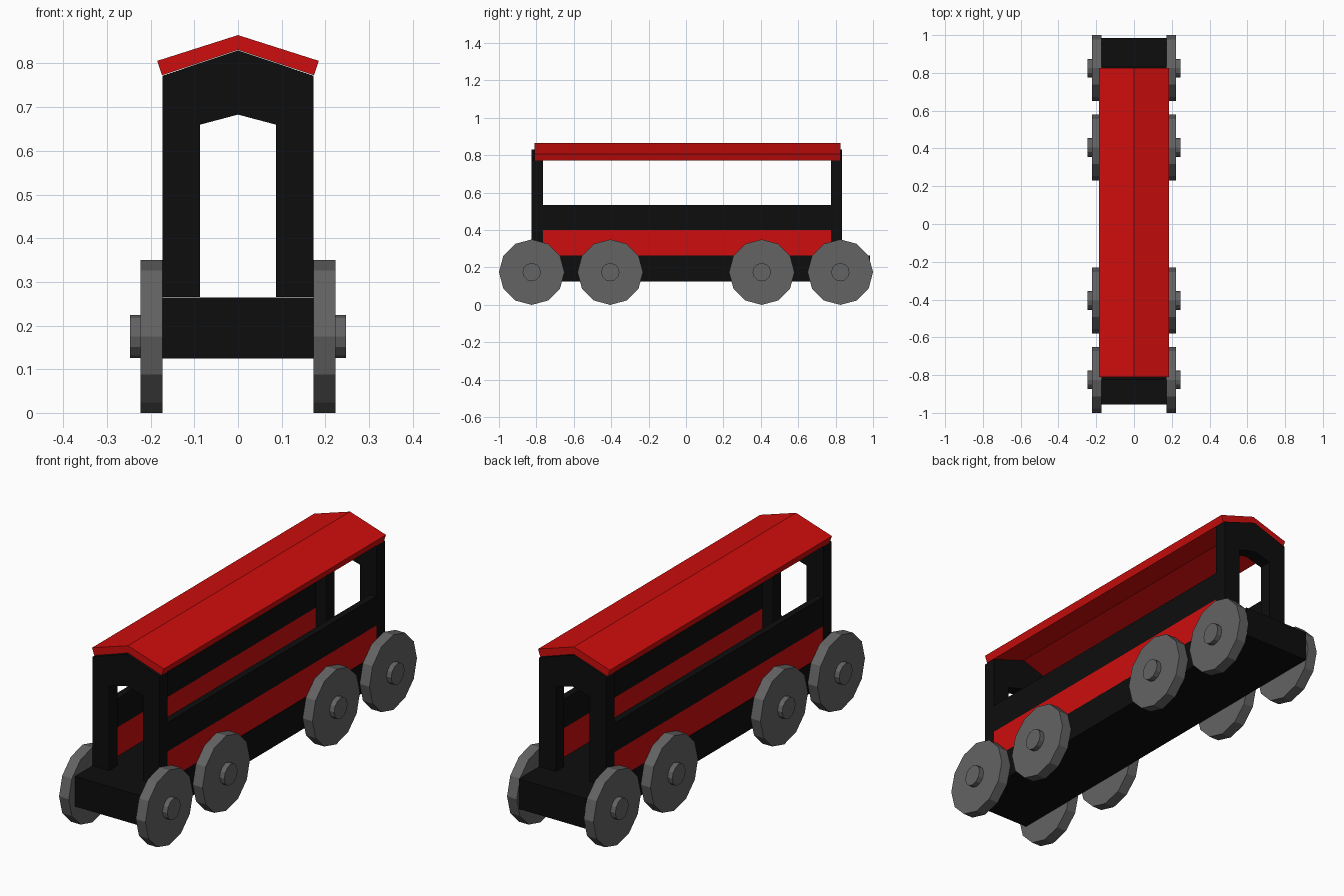
import bpy, bmesh, math
from mathutils import Matrix

if "Cube" in bpy.data.objects:
    bpy.data.objects.remove(bpy.data.objects["Cube"])


def material(name, rgb):
    m = bpy.data.materials.new(name)
    m.diffuse_color = (*rgb, 1)
    m.use_nodes = True
    m.node_tree.nodes["Principled BSDF"].inputs["Base Color"].default_value = m.diffuse_color
    return m


RED = material("red paint", (0.62, 0.004, 0.004))
BLACK = material("black paint", (0.004, 0.004, 0.004))
GREY = material("grey metal", (0.125, 0.125, 0.125))


def finish(name, bm, mat):
    bmesh.ops.recalc_face_normals(bm, faces=bm.faces)
    mesh = bpy.data.meshes.new(name)
    bm.to_mesh(mesh)
    bm.free()
    mesh.materials.append(mat)
    ob = bpy.data.objects.new(name, mesh)
    bpy.context.collection.objects.link(ob)
    return ob


def extrude_profile(name, points, y0, y1, mat):
    """Extrude an x/z outline along y."""
    bm = bmesh.new()
    face = bm.faces.new([bm.verts.new((x, y0, z)) for x, z in points])
    out = bmesh.ops.extrude_face_region(bm, geom=[face])
    bmesh.ops.translate(bm, vec=(0, y1 - y0, 0),
                        verts=[v for v in out["geom"] if isinstance(v, bmesh.types.BMVert)])
    return finish(name, bm, mat)


def box(name, x0, x1, y0, y1, z0, z1, mat):
    return extrude_profile(name, [(x0, z0), (x1, z0), (x1, z1), (x0, z1)], y0, y1, mat)


def disc(name, x0, x1, y, z, radius, mat):
    """Twelve-sided disc with its axle along x."""
    bm = bmesh.new()
    place = Matrix.Translation(((x0 + x1) / 2, y, z)) @ Matrix.Rotation(math.pi / 2, 4, 'Y')
    bmesh.ops.create_cone(bm, cap_ends=True, segments=12, radius1=radius, radius2=radius,
                          depth=abs(x1 - x0), matrix=place)
    return finish(name, bm, mat)


# Chassis
box("chassis", -0.173, 0.173, -0.955, 0.985, 0.124, 0.264, BLACK)

# End walls with a pointed doorway
arch = [(-0.173, 0.265), (-0.173, 0.772), (0, 0.83), (0.173, 0.772), (0.173, 0.265),
        (0.087, 0.265), (0.087, 0.66), (0, 0.683), (-0.087, 0.66), (-0.087, 0.265)]
extrude_profile("front_end_wall", arch, -0.825, -0.765, BLACK)
extrude_profile("rear_end_wall", arch, 0.775, 0.835, BLACK)

# Side walls: red lower panel, black rail under the open window
for side, s in (("left", -1), ("right", 1)):
    x0, x1 = sorted((s * 0.14, s * 0.172))
    box(side + "_panel", x0, x1, -0.765, 0.775, 0.265, 0.40, RED)
    box(side + "_rail", x0, x1, -0.765, 0.775, 0.40, 0.535, BLACK)

# Gabled roof
roof = [(-0.174, 0.773), (-0.185, 0.806), (0, 0.865),
        (0.185, 0.806), (0.174, 0.773), (0, 0.831)]
extrude_profile("roof", roof, -0.811, 0.826, RED)

# Wheels and hubs
for i, y in enumerate((-0.825, -0.405, 0.405, 0.825), 1):
    for side, s in (("left", -1), ("right", 1)):
        disc(f"{side}_wheel_{i}", s * 0.173, s * 0.223, y, 0.175, 0.175, GREY)
        disc(f"{side}_hub_{i}", s * 0.215, s * 0.247, y, 0.175, 0.049, GREY)
